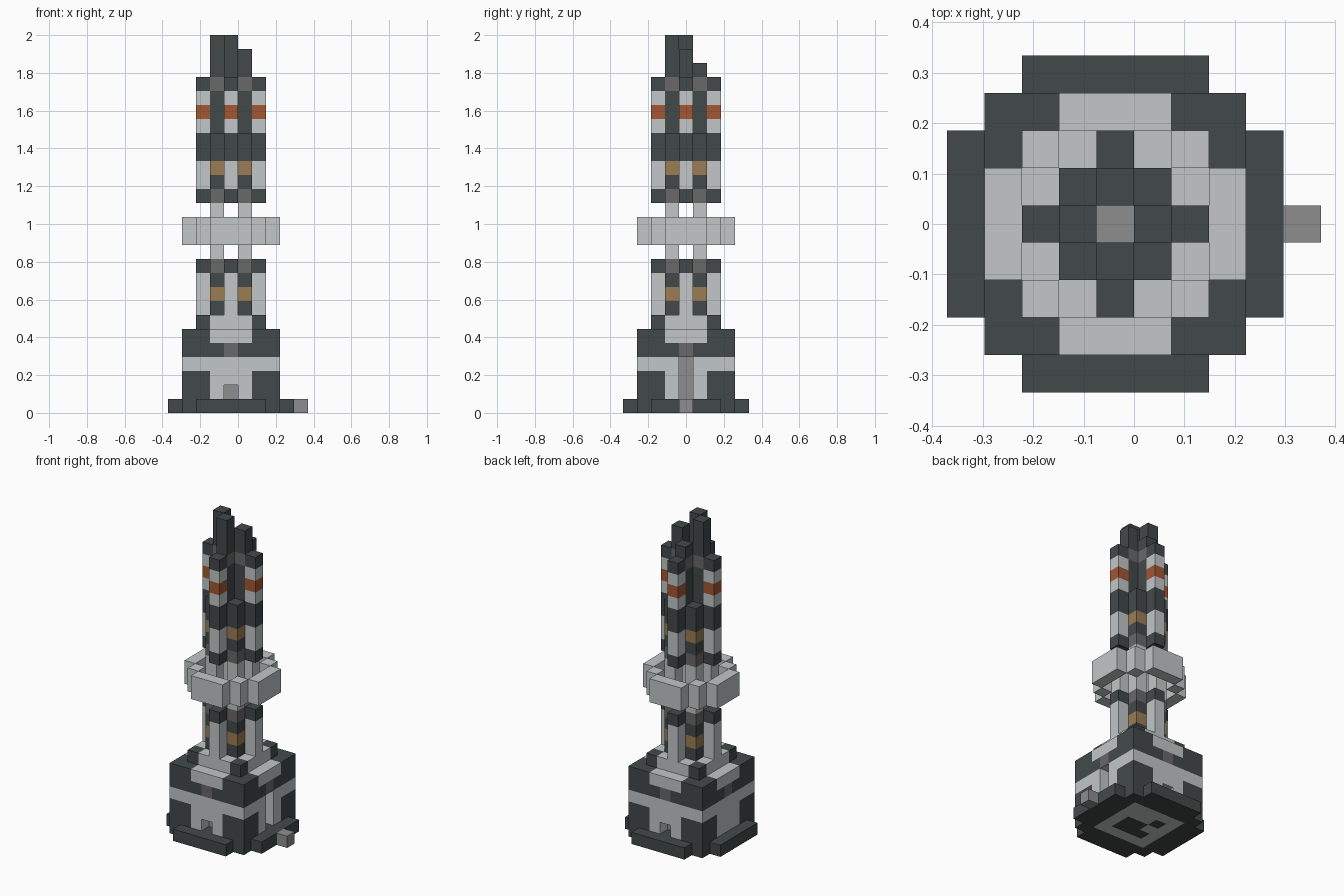
import bpy
import bmesh
from mathutils import Vector

cube = bpy.data.objects.get("Cube")
if cube:
    bpy.data.objects.remove(cube, do_unlink=True)

U = 2 / 27                                # edge of one building block
SHIFT = Vector((-U / 2, 0, 0))            # the socket on +x offsets the tower


def material(name, rgb):
    m = bpy.data.materials.new(name)
    m.use_nodes = True
    m.diffuse_color = (*rgb, 1)
    m.node_tree.nodes["Principled BSDF"].inputs["Base Color"].default_value = (*rgb, 1)
    return m


MATS = [
    material("dark slate", (0.055, 0.066, 0.066)),
    material("pale grey", (0.54, 0.57, 0.57)),
    material("mid grey", (0.27, 0.27, 0.27)),
    material("iron grey", (0.14, 0.14, 0.14)),
    material("rust orange", (0.36, 0.095, 0.032)),
    material("brass", (0.33, 0.205, 0.09)),
]
DARK, PALE, MID, IRON, RUST, BRASS = range(len(MATS))
CODES = dict(D=DARK, P=PALE, M=MID, I=IRON, R=RUST, B=BRASS)


def build(name, cells, rule):
    """Make one part from grid cells, keeping only its outer faces."""
    cells = set(cells)
    bm = bmesh.new()
    verts = {}

    def vert(p):
        key = tuple(round(2 * c) for c in p)
        if key not in verts:
            verts[key] = bm.verts.new(Vector(p) * U + SHIFT)
        return verts[key]

    for cell in sorted(cells):
        centre = Vector(cell) + Vector((0, 0, 0.5))
        for axis in range(3):
            for sign in (-1, 1):
                n = Vector((0, 0, 0))
                n[axis] = sign
                if tuple(int(a + b) for a, b in zip(cell, n)) in cells:
                    continue
                s = Vector((0, 0, 0))
                s[(axis + 1) % 3] = 0.5
                t = n.cross(s)
                mid = centre + n / 2
                f = bm.faces.new([vert(mid + o) for o in (s + t, t - s, -s - t, s - t)])
                f.normal_update()
                if f.normal.dot(n) < 0:
                    f.normal_flip()
                f.material_index = rule(cell, axis, sign)
    mesh = bpy.data.meshes.new(name)
    bm.to_mesh(mesh)
    bm.free()
    for m in MATS:
        mesh.materials.append(m)
    ob = bpy.data.objects.new(name, mesh)
    bpy.context.collection.objects.link(ob)


def square(r, bottom, top):
    span = range(-r, r + 1)
    return {(i, j, k) for i in span for j in span for k in range(bottom, top)}


def column(name, i, j, bottom, bands):
    """A one-block post; each letter colours one block, bottom to top."""
    cells = [(i, j, bottom + n) for n in range(len(bands))]
    build(name, cells, lambda c, a, s: CODES[bands[c[2] - bottom]])


# Base plate with a pale panel underneath
def plate_colour(c, axis, sign):
    i, j, k = c
    r = max(abs(i), abs(j))
    if axis == 2 and sign < 0 and r <= 2:
        return PALE if r == 2 or (i, j) in ((0, 1), (-1, 0), (1, 1)) else DARK
    return DARK


plate = {c for c in square(4, 0, 1) if min(abs(c[0]), abs(c[1])) <= 2
         or max(abs(c[0]), abs(c[1])) <= 3}
build("base_plate", plate, plate_colour)
column("side_socket", 5, 0, 0, "M")


# Housing block with small doorways front and back and a slot on one side
def housing_colour(c, axis, sign):
    i, j, k = c
    if axis == 2:
        if k == 5:
            return PALE if min(abs(i), abs(j)) <= 1 else DARK
        return PALE
    along = abs(c[1 - axis])
    if abs(c[axis]) < 3:                  # inside the openings
        return MID if along == 0 else PALE
    if k == 3:
        return PALE
    if k == 4:
        return IRON if along == 0 else DARK
    return PALE if along <= 1 else DARK


openings = {(0, -3, 1), (0, 3, 1)} | {(3, 0, k) for k in (1, 2, 3)}
build("housing", square(3, 1, 6) - openings, housing_colour)


# Collar on top of the housing
def collar_colour(c, axis, sign):
    if c[0] == c[1] == 0:
        return MID
    return DARK if abs(c[0]) == abs(c[1]) == 2 else PALE


build("collar", square(2, 6, 7), collar_colour)

# Inner posts run through the ring
for i in (-1, 1):
    for j in (-1, 1):
        side = ("back" if j > 0 else "front") + ("_left" if i > 0 else "_right")
        column("inner_post_" + side, i, j, 7, "DBDIPPPPIDBDD")

# Outer posts, core posts and spires of uneven height
SIDES = {"left": (1, 0, "DD"), "right": (-1, 0, "DDD"),
         "front": (0, -1, "DDD"), "back": (0, 1, "D")}
for side, (x, y, spire) in SIDES.items():
    column("lower_outer_post_" + side, 2 * x, 2 * y, 7, "PPPD")
    column("upper_outer_post_" + side, 2 * x, 2 * y, 15, "DPPDDPRPD")
    column("core_post_" + side, x, y, 15, "DDDDDDDDI" + spire)

# Floating ring around the middle
ring = {c for c in square(3, 12, 14)
        if (max(abs(c[0]), abs(c[1])) == 3 and min(abs(c[0]), abs(c[1])) <= 1)
        or abs(c[0]) == abs(c[1]) == 2}
build("floating_ring", ring, lambda c, a, s: PALE)
